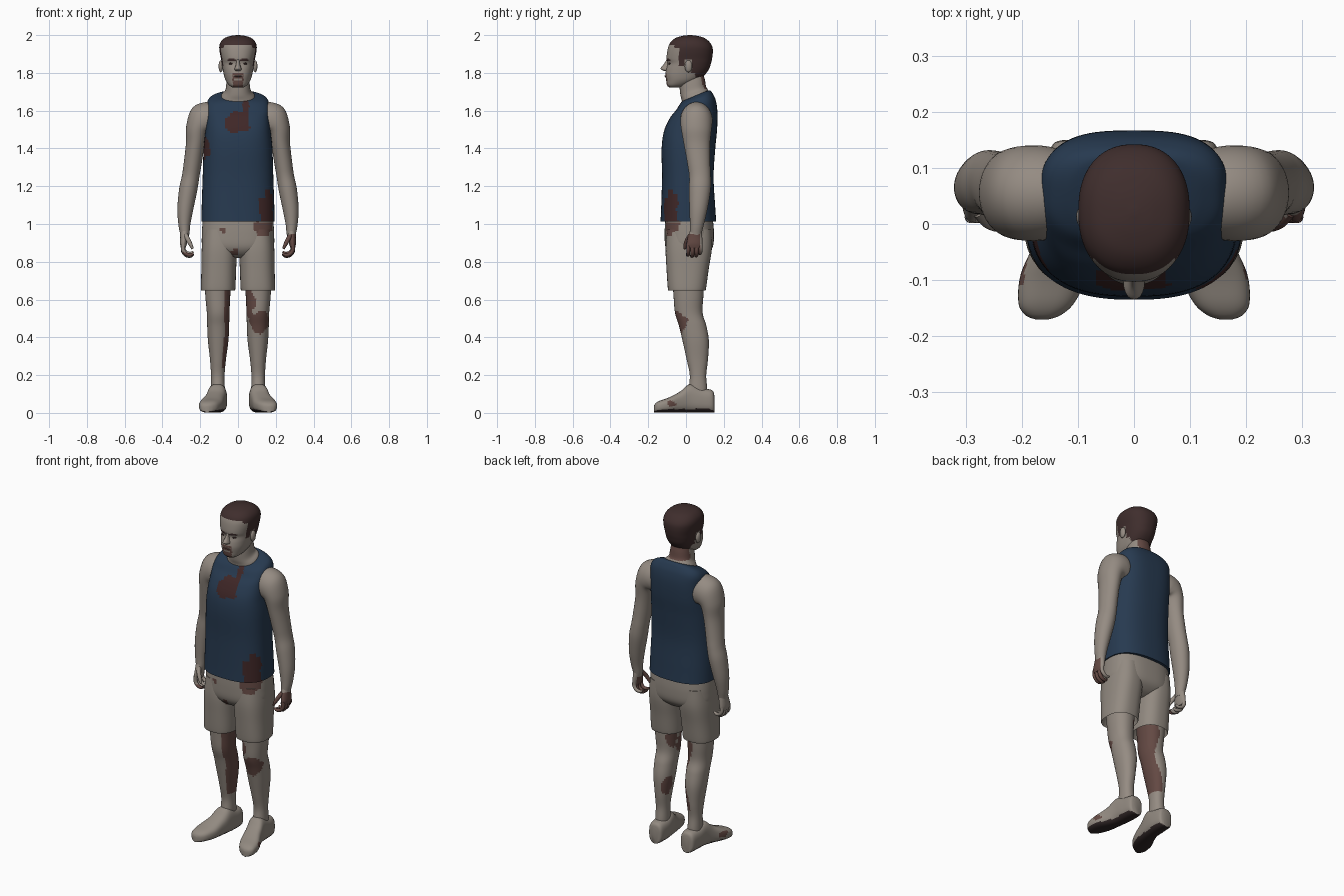
import bpy, bmesh, math
from mathutils import Vector

COLOURS = {
    'skin': (0.30, 0.26, 0.225), 'pale cloth': (0.29, 0.255, 0.22),
    'navy cloth': (0.020, 0.042, 0.080), 'dark hair': (0.050, 0.027, 0.026),
    'stained skin': (0.125, 0.066, 0.056), 'stained navy': (0.050, 0.020, 0.020),
    'dark sole': (0.030, 0.020, 0.020),
}
MATS = {}
for k, v in COLOURS.items():
    MATS[k] = bpy.data.materials.new(k)
    MATS[k].diffuse_color = (*v, 1)


def finish(name, bm, mat, paint=None):
    """Turn a bmesh into an object, painting faces by rule."""
    bmesh.ops.recalc_face_normals(bm, faces=bm.faces)
    bm.normal_update()
    slots = [mat]
    for f in bm.faces:
        m = (paint and paint(f.calc_center_median(), f.normal)) or mat
        if m not in slots:
            slots.append(m)
        f.material_index = slots.index(m)
    me = bpy.data.meshes.new(name)
    bm.to_mesh(me)
    bm.free()
    for m in slots:
        me.materials.append(MATS[m])
    ob = bpy.data.objects.new(name, me)
    bpy.context.collection.objects.link(ob)
    return ob


def catmull(a, b, c, d, t):
    return [0.5 * (2*q + (r - p)*t + (2*p - 5*q + 4*r - s)*t*t + (3*q - p - 3*r + s)*t**3)
            for p, q, r, s in zip(a, b, c, d)]


def loft(name, rings, mat, paint=None, n=32, steps=5):
    """Smooth skin through superellipse rings [centre, U, V, power]."""
    flat = [[*c, *u, *v, p] for c, u, v, p in rings]
    dense = []
    for i in range(len(flat) - 1):
        q = [flat[max(0, min(len(flat) - 1, i + k))] for k in (-1, 0, 1, 2)]
        dense += [catmull(*q, s / steps) for s in range(steps)]
    dense.append(flat[-1])
    bm = bmesh.new()
    loops = []
    for r in dense:
        c, u, v, e = Vector(r[:3]), Vector(r[3:6]), Vector(r[6:9]), 2 / r[9]
        loop = []
        for k in range(n):
            a = 2 * math.pi * k / n
            ca, sa = math.cos(a), math.sin(a)
            loop.append(bm.verts.new(c + u * math.copysign(abs(ca)**e, ca)
                                     + v * math.copysign(abs(sa)**e, sa)))
        loops.append(loop)
    for A, B in zip(loops, loops[1:]):
        for k in range(n):
            bm.faces.new((A[k], A[(k+1) % n], B[(k+1) % n], B[k]))
    bm.faces.new(loops[0])
    bm.faces.new(loops[-1])
    return finish(name, bm, mat, paint)


def flat_ring(z, rx, yf, yb, tilt=0, p=2.3, cx=0):
    ry = (yb - yf) / 2
    return (cx, (yf + yb) / 2, z), (rx, 0, 0), (0, ry, tilt * ry), p


def tube(pts, s=1):
    """Rings square to a path; each point is x, y, z, thickness, y radius."""
    out = []
    for i, (x, y, z, r, ry) in enumerate(pts):
        a, b = pts[max(0, i - 1)], pts[min(len(pts) - 1, i + 1)]
        t = Vector((b[0] - a[0], 0, b[2] - a[2])).normalized()
        out.append(((s*x, y, z), (-s*t.z*r, 0, t.x*r), (0, ry, 0), 2))
    return out


def ball(name, loc, size, mat):
    bm = bmesh.new()
    bmesh.ops.create_uvsphere(bm, u_segments=20, v_segments=12, radius=1)
    for v in bm.verts:
        v.co = Vector([v.co[i] * size[i] + loc[i] for i in range(3)])
    return finish(name, bm, mat)


def blob(c, o, r):
    """Irregular ellipsoidal stain test."""
    d = sum(((c[i] - o[i]) / r[i])**2 for i in range(3))
    return d < 1 + 0.3 * math.sin(70*c.x + 45*c.z) + 0.15 * math.sin(130*c.z - 60*c.y)


# Tank top
def shirt_paint(c, n):
    if (blob(c, (0, -.1, 1.54), (.065, .09, .065)) or blob(c, (.04, -.06, 1.61), (.018, .09, .055))
            or blob(c, (-.18, -.05, 1.4), (.035, .06, .06))
            or blob(c, (.15, -.08, 1.07), (.05, .065, .10))):
        return 'stained navy'

loft('tank_top', [
    flat_ring(1.012, .194, -.135, .16, 0, 2.5), flat_ring(1.10, .192, -.131, .154, 0, 2.5),
    flat_ring(1.25, .187, -.127, .146, 0, 2.5), flat_ring(1.40, .182, -.129, .155, 0, 2.6),
    flat_ring(1.50, .172, -.116, .165, .05, 2.9), flat_ring(1.58, .167, -.085, .166, .15, 3),
    flat_ring(1.63, .166, -.052, .157, .25, 3), flat_ring(1.66, .152, -.035, .142, .33, 2.8),
    flat_ring(1.675, .122, -.026, .128, .4, 2.5), flat_ring(1.678, .094, -.02, .113, .42, 2.2)],
    'navy cloth', shirt_paint, n=96, steps=7)

# Neck
loft('neck', [
    flat_ring(1.64, .10, -.02, .125, .4), flat_ring(1.68, .088, -.022, .117, .4),
    flat_ring(1.705, .068, -.03, .107, .3), flat_ring(1.75, .061, -.034, .10, .2),
    flat_ring(1.80, .055, -.03, .09)], 'skin',
    lambda c, n: 'stained skin' if c.y > .05 and c.z > 1.715 and c.x < .045 else None, n=48)


# Head with painted hair, brows and beard
def head_paint(c, n):
    y, z, ax = c.y, c.z, abs(c.x)
    line = (1.947 if y < -.06 else 1.93 if y < -.035 else 1.835 if y < -.008
            else 1.87 if y < .03 else 1.80 if y < .05 else 1.772)
    if z > line:
        return 'dark hair'
    if y < -.05:
        if .014 < ax < .055 and abs(z - 1.869 + .1 * abs(ax - .035)) < .005:
            return 'dark hair'
        if ax < .03 and (1.789 < z < 1.799 or (ax > .023 and 1.755 < z < 1.799)):
            return 'stained skin'
        if ax < .026 and (1.77 < z < 1.780 or z < 1.758):
            return 'stained skin'

loft('head', [
    flat_ring(1.722, .028, -.088, -.03), flat_ring(1.735, .048, -.101, .01),
    flat_ring(1.76, .065, -.105, .065), flat_ring(1.79, .075, -.109, .10),
    flat_ring(1.82, .081, -.105, .122), flat_ring(1.85, .086, -.097, .132),
    flat_ring(1.875, .090, -.103, .138), flat_ring(1.91, .097, -.10, .142),
    flat_ring(1.94, .099, -.093, .139), flat_ring(1.965, .091, -.08, .123),
    flat_ring(1.985, .07, -.054, .097), flat_ring(1.996, .037, -.018, .06),
    flat_ring(2.0, .006, .015, .027)], 'skin', head_paint, n=72, steps=6)
loft('nose', [
    flat_ring(1.872, .008, -.103, -.07), flat_ring(1.848, .010, -.116, -.07),
    flat_ring(1.826, .017, -.134, -.07), flat_ring(1.816, .019, -.128, -.07),
    flat_ring(1.809, .011, -.112, -.07)], 'skin', n=20, steps=4)
ball('lips', (0, -.102, 1.783), (.022, .012, .005), 'stained skin')
for s in (-1, 1):
    ball('eye', (s*.034, -.085, 1.849), (.015, .009, .006), 'dark hair')
    ball('ear', (s*.091, .013, 1.835), (.012, .02, .032), 'skin')


# Shorts
def shorts_paint(c, n):
    if (blob(c, (.13, -.08, .98), (.06, .085, .04)) or blob(c, (-.02, -.1, .85), (.018, .06, .02))
            or blob(c, (-.08, -.1, .965), (.013, .05, .017))):
        return 'stained skin'

loft('shorts_seat', [
    flat_ring(1.03, .186, -.11, .142, 0, 2.6), flat_ring(.95, .191, -.113, .148, 0, 2.6),
    flat_ring(.88, .188, -.109, .142, 0, 2.6), flat_ring(.84, .15, -.085, .11),
    flat_ring(.82, .06, -.05, .07)], 'pale cloth', shorts_paint, n=72, steps=6)


# Bare leg stains, different on each side
def leg_paint(c, n):
    if c.x < 0:
        if n.x > .35 + .35 * math.sin(18*c.z) and .24 < c.z and n.y > -.8:
            return 'stained skin'
    elif (blob(c, (.06, -.03, .58), (.035, .07, .07)) or blob(c, (.12, -.04, .48), (.055, .06, .06))
          or blob(c, (.05, .06, .62), (.03, .04, .07)) or blob(c, (.06, .09, .33), (.03, .04, .06))):
        return 'stained skin'


def shoe_paint(c, n):
    if n.z < -.5 or c.z < .010:
        return 'dark sole'
    if blob(c, (math.copysign(.185, c.x), -.08, .05), (.03, .03, .016)):
        return 'stained skin'


def hand_paint(c, n):
    if c.x > 0 and c.z < .945 and c.y < .075:
        return 'stained skin'
    if c.x < 0 and c.z < .85 and c.y < .02:
        return 'stained skin'


for s, side in ((-1, 'right'), (1, 'left')):
    loft(side + '_shorts_leg', [
        flat_ring(.97, .082, -.10, .135, 0, 2.5, s*.10), flat_ring(.87, .093, -.108, .137, 0, 2.5, s*.099),
        flat_ring(.76, .092, -.103, .12, 0, 2.5, s*.102), flat_ring(.658, .091, -.096, .106, 0, 2.5, s*.105),
        flat_ring(.656, .086, -.09, .10, 0, 2.5, s*.105), flat_ring(.70, .075, -.075, .09, 0, 2.5, s*.105)],
        'pale cloth', shorts_paint, n=48)
    loft(side + '_leg', [
        flat_ring(.75, .074, -.075, .10, 0, 2.2, s*.106), flat_ring(.62, .066, -.066, .092, 0, 2.2, s*.107),
        flat_ring(.53, .060, -.058, .088, 0, 2.2, s*.105), flat_ring(.46, .058, -.037, .108, 0, 2.2, s*.105),
        flat_ring(.38, .054, -.018, .121, 0, 2.2, s*.105), flat_ring(.28, .042, .004, .116, 0, 2.2, s*.106),
        flat_ring(.20, .036, .02, .107, 0, 2.2, s*.107), flat_ring(.13, .037, .015, .112, 0, 2.2, s*.107),
        flat_ring(.07, .037, .015, .112, 0, 2.2, s*.107)], 'skin', leg_paint, n=48, steps=8)
    # Shoe: upright rings from heel to toe
    shoe = [(.150, .104, .022, .09), (.138, .105, .042, .118), (.08, .106, .049, .130),
            (.02, .111, .050, .150), (-.03, .123, .053, .112), (-.09, .142, .060, .080),
            (-.14, .156, .050, .062), (-.162, .162, .032, .048), (-.170, .164, .012, .034)]
    loft(side + '_shoe', [((s*x, y, h/2 + .002), (w, 0, 0), (0, 0, h/2), 2.7) for y, x, w, h in shoe],
         'pale cloth', shoe_paint, n=40, steps=6)
    # Arm from inside the shirt to the wrist
    loft(side + '_arm', tube([
        (.07, .055, 1.57, .05, .05), (.14, .055, 1.56, .088, .080), (.185, .055, 1.545, .090, .085),
        (.215, .055, 1.50, .062, .080), (.226, .058, 1.42, .050, .069), (.241, .068, 1.315, .047, .060),
        (.251, .074, 1.25, .046, .057), (.264, .073, 1.18, .048, .057), (.279, .066, 1.08, .042, .048),
        (.284, .058, 1.0, .032, .037), (.282, .052, .95, .025, .031), (.283, .05, .925, .02, .03)], s),
        'skin', n=40)
    # Hand with curled fingers
    loft(side + '_palm', tube([
        (.282, .052, .965, .024, .030), (.285, .048, .93, .021, .038), (.289, .045, .895, .018, .042),
        (.290, .045, .872, .012, .038)], s), 'skin', hand_paint, n=24)
    for i, (y, drop) in enumerate(((.012, 0), (.034, .006), (.056, .004), (.076, -.008))):
        loft(f'{side}_finger_{i + 1}', tube([
            (.289, y, .895, .011, .0105), (.290, y, .862 - drop, .011, .0105),
            (.275, y, .841 - drop, .010, .010), (.252, y - .003, .836 - drop, .009, .009),
            (.236, y - .005, .845 - drop, .006, .006)], s), 'skin', hand_paint, n=12, steps=3)
    loft(side + '_thumb', tube([
        (.280, .03, .945, .013, .018), (.265, .008, .918, .012, .013),
        (.250, -.002, .89, .010, .011), (.240, -.006, .868, .006, .006)], s), 'skin', hand_paint, n=12, steps=3)

# Smooth shading with crisp cloth edges
bpy.ops.object.select_all(action='SELECT')
bpy.context.view_layer.objects.active = bpy.context.selected_objects[0]
bpy.ops.object.shade_smooth_by_angle(angle=math.radians(40))
